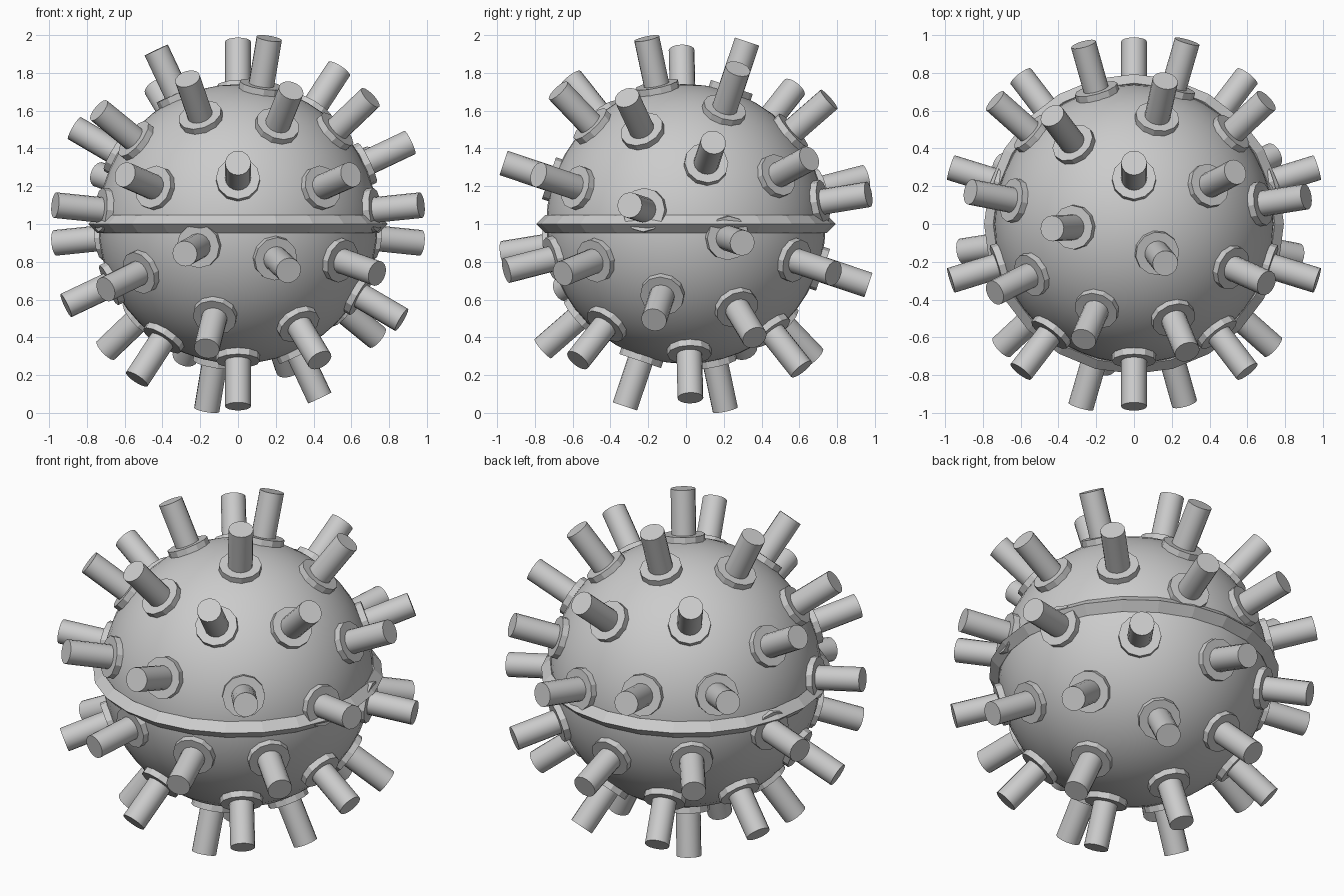
import bpy, bmesh, math
from mathutils import Vector, Matrix

if "Cube" in bpy.data.objects:
    bpy.data.objects.remove(bpy.data.objects["Cube"])

CENTRE = Vector((0, 0, 1))
BODY_R = 0.74


def make_object(name, bm, smooth_angle=None):
    mesh = bpy.data.meshes.new(name)
    bm.to_mesh(mesh)
    bm.free()
    ob = bpy.data.objects.new(name, mesh)
    bpy.context.collection.objects.link(ob)
    if smooth_angle:
        bpy.ops.object.select_all(action='DESELECT')
        ob.select_set(True)
        bpy.context.view_layer.objects.active = ob
        bpy.ops.object.shade_smooth_by_angle(angle=math.radians(smooth_angle))
    return ob


def add_rod(bm, direction, r, start, end, sides):
    # closed cylinder between two distances from the centre
    rot = direction.to_track_quat('Z', 'Y').to_matrix().to_4x4()
    mat = (Matrix.Translation(CENTRE + direction * (start + end) / 2) @ rot)
    bmesh.ops.create_cone(bm, cap_ends=True, segments=sides, radius1=r,
                          radius2=r, depth=end - start, matrix=mat)


# icosahedron corners plus edge midpoints, tilted: 42 even directions
corners = [Vector((0, 0, 1))]
for k in range(5):
    a = math.radians(72 * k)
    corners.append(Vector((2 * math.cos(a), 2 * math.sin(a), 1)).normalized())
corners += [-v for v in corners]
mids = [(a + b).normalized() for i, a in enumerate(corners)
        for b in corners[:i] if a.dot(b) > 0.4]
tilt = Matrix.Rotation(math.radians(-18.5), 3, 'X')
directions = [tilt @ v for v in corners + mids]

# round body
bm = bmesh.new()
bmesh.ops.create_uvsphere(bm, u_segments=48, v_segments=24, radius=BODY_R,
                          matrix=Matrix.Translation(CENTRE))
make_object("body", bm, 40)

# studs and their collars
studs, collars = bmesh.new(), bmesh.new()
for d in directions:
    add_rod(studs, d, 0.068, 0.65, 1.018, 16)
    add_rod(collars, d, 0.117, 0.68, 0.765, 12)
make_object("studs", studs, 40)
make_object("collars", collars)

# diamond-section seam band around the middle
bpy.ops.mesh.primitive_torus_add(major_segments=24, minor_segments=4,
                                 major_radius=BODY_R + 0.005, minor_radius=0.048,
                                 location=CENTRE)
bpy.context.object.name = "seam_band"
